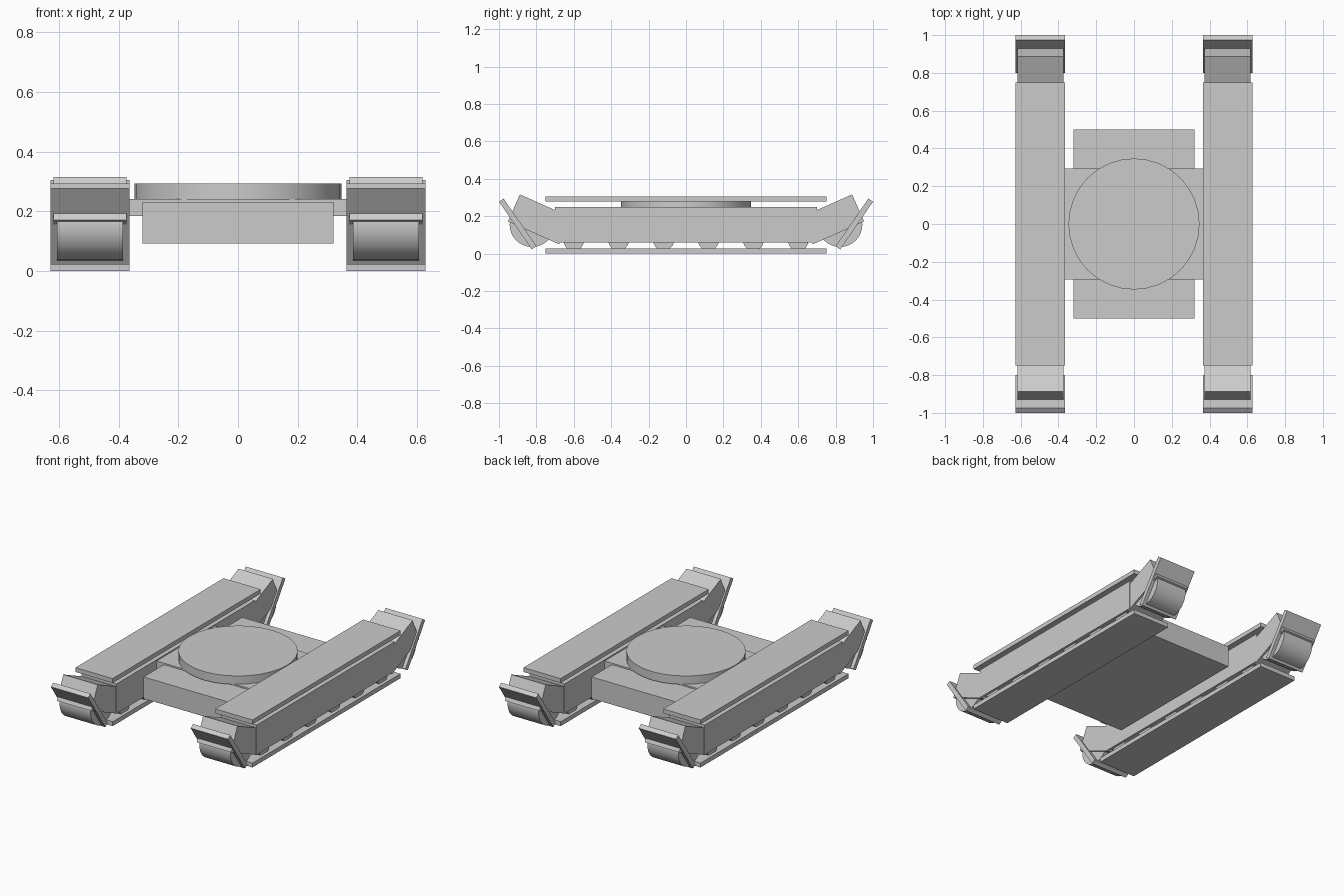
import bpy, bmesh
from math import radians, sin, cos, pi

if "Cube" in bpy.data.objects:
    bpy.data.objects.remove(bpy.data.objects["Cube"])


def finish(name, bm, smooth=False):
    bmesh.ops.recalc_face_normals(bm, faces=bm.faces)
    me = bpy.data.meshes.new(name)
    bm.to_mesh(me)
    bm.free()
    ob = bpy.data.objects.new(name, me)
    bpy.context.collection.objects.link(ob)
    if smooth:
        bpy.ops.object.select_all(action='DESELECT')
        ob.select_set(True)
        bpy.context.view_layer.objects.active = ob
        bpy.ops.object.shade_smooth_by_angle(angle=radians(30))
    return ob


def prism(name, profile, x0, x1, smooth=False):
    """Extrude a (y, z) profile from x0 to x1."""
    bm = bmesh.new()
    face = bm.faces.new([bm.verts.new((x0, y, z)) for y, z in profile])
    new = bmesh.ops.extrude_face_region(bm, geom=[face])["geom"]
    bmesh.ops.translate(bm, vec=(x1 - x0, 0, 0),
                        verts=[v for v in new if isinstance(v, bmesh.types.BMVert)])
    return finish(name, bm, smooth)


def rect(y0, y1, z0, z1):
    return [(y0, z0), (y1, z0), (y1, z1), (y0, z1)]


def circle(y, z, r, n=32):
    return [(y + r * cos(2 * pi * i / n), z + r * sin(2 * pi * i / n)) for i in range(n)]


def slanted(y, z, length, thick, deg):
    """Rectangle with upper outer corner (y, z), running down and inward at deg."""
    a = radians(deg)
    dy, dz = -cos(a) * length, -sin(a) * length
    ny, nz = sin(a) * thick, -cos(a) * thick
    return [(y, z), (y + dy, z + dz), (y + dy + ny, z + dz + nz), (y + ny, z + nz)]


# Central chassis and cross member
prism("chassis_block", rect(-0.5, 0.5, 0.093, 0.232), -0.32, 0.32)
prism("cross_member", rect(-0.295, 0.295, 0.185, 0.242), -0.40, 0.40)

# Turntable disc
bm = bmesh.new()
bmesh.ops.create_cone(bm, cap_ends=True, segments=32, radius1=0.347, radius2=0.347, depth=0.055)
bmesh.ops.translate(bm, vec=(0, 0, 0.2665), verts=bm.verts)
finish("turntable", bm, smooth=True)

# Tracks
for side, sx in (("left", -1), ("right", 1)):
    c = sx * 0.496

    def part(name, profile, width, smooth=False):
        return prism(f"{side}_{name}", profile, c - width / 2, c + width / 2, smooth)

    part("track_beam", rect(-0.70, 0.70, 0.06, 0.25), 0.25)
    part("track_top", rect(-0.75, 0.75, 0.277, 0.305), 0.264)
    part("track_bottom", rect(-0.75, 0.75, 0.0, 0.028), 0.264)

    # Lower rollers
    for i in range(6):
        part(f"roller_{i + 1}", circle(-0.6 + 0.24 * i, 0.07, 0.055, 20), 0.22, True)

    # End wheels, yokes and slanted track plates
    for end, sy in (("front", -1), ("back", 1)):
        def flip(profile):
            return [(sy * y, z) for y, z in profile]
        part(f"{end}_wheel", flip(circle(0.823, 0.155, 0.12)), 0.22, True)
        part(f"{end}_yoke", flip(slanted(0.888, 0.316, 0.30, 0.158, 24)), 0.244)
        part(f"{end}_track_plate", flip(slanted(0.975, 0.294, 0.309, 0.03, 55.5)), 0.264)
